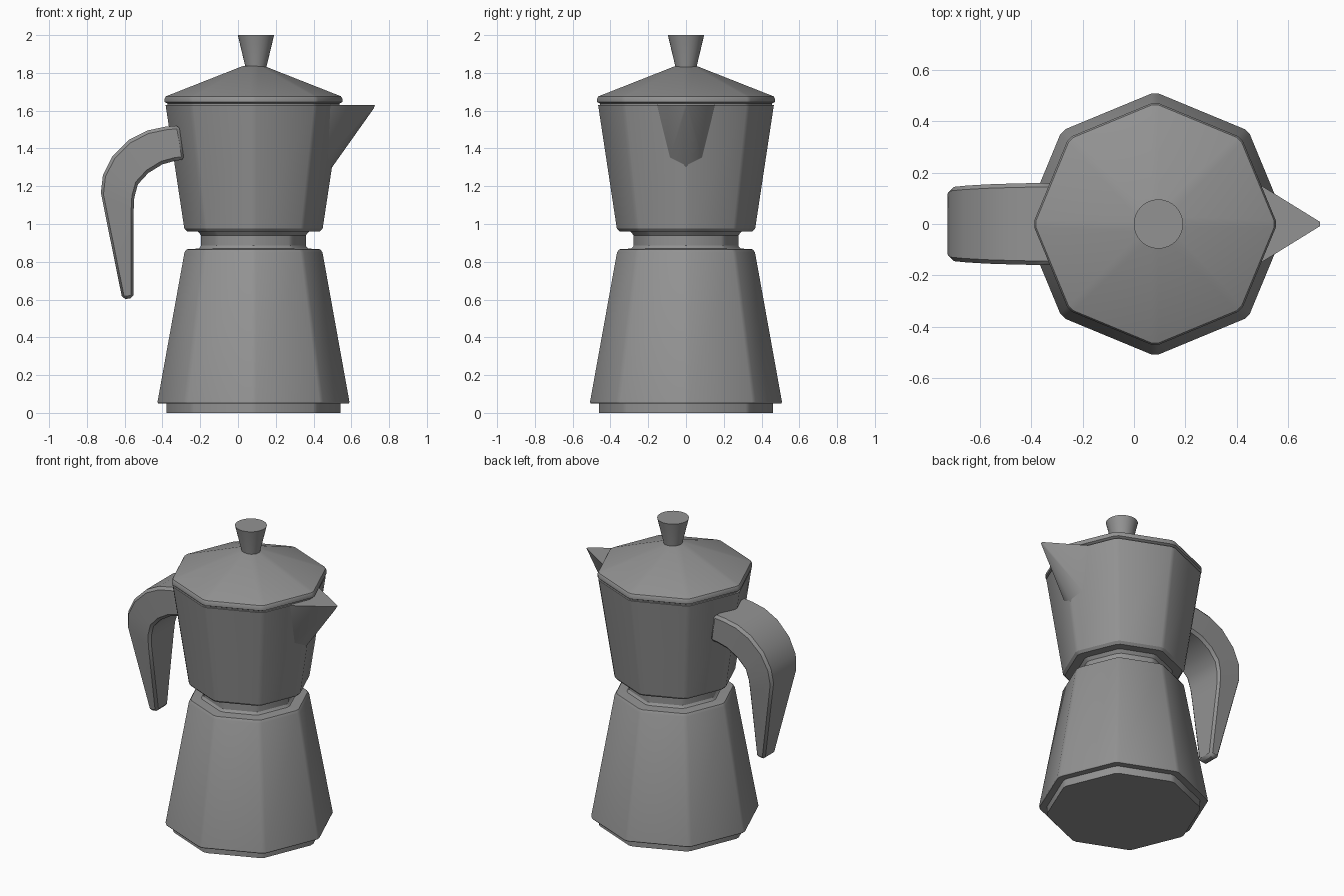
import bpy, bmesh, math
from mathutils import Vector

if "Cube" in bpy.data.objects:
    bpy.data.objects.remove(bpy.data.objects["Cube"])

CX = 0.082  # axis of the pot body

# Dark grey metal for every part
grey = bpy.data.materials.new("dark_grey")
grey.diffuse_color = (0.29, 0.29, 0.29, 1)
grey.use_nodes = True
grey.node_tree.nodes["Principled BSDF"].inputs["Base Color"].default_value = grey.diffuse_color


def finish(name, bm, angle=30):
    bmesh.ops.recalc_face_normals(bm, faces=bm.faces)
    me = bpy.data.meshes.new(name)
    bm.to_mesh(me)
    bm.free()
    me.materials.append(grey)
    ob = bpy.data.objects.new(name, me)
    bpy.context.collection.objects.link(ob)
    bpy.ops.object.select_all(action='DESELECT')
    ob.select_set(True)
    bpy.context.view_layer.objects.active = ob
    bpy.ops.object.shade_smooth_by_angle(angle=math.radians(angle))
    return ob


def loft(name, rings):
    bm = bmesh.new()
    loops = [[bm.verts.new(p) for p in r] for r in rings]
    n = len(loops[0])
    for a, b in zip(loops, loops[1:]):
        for i in range(n):
            j = (i + 1) % n
            bm.faces.new((a[i], a[j], b[j], b[i]))
    bm.faces.new(loops[0])
    bm.faces.new(loops[-1])
    return finish(name, bm)


def octagon(r, z, cut=0.015):
    # octagon with a corner on each axis, corners slightly clipped
    r += 0.005
    cs = [Vector((r * math.cos(i * math.pi / 4), r * math.sin(i * math.pi / 4), z)) for i in range(8)]
    pts = []
    for i, c in enumerate(cs):
        for other in (cs[i - 1], cs[(i + 1) % 8]):
            d = other - c
            pts.append(c + d.normalized() * min(cut, d.length * 0.3) + Vector((CX, 0, 0)))
    return pts


def octagonal(name, profile):
    return loft(name, [octagon(r, z) for r, z in profile])


# Water chamber with foot
octagonal("lower_chamber", [(0.462, 0), (0.462, 0.05), (0.506, 0.05), (0.509, 0.057),
                            (0.366, 0.85), (0.355, 0.866), (0.29, 0.87), (0.27, 0.89)])
# Neck, flaring slightly at both ends
octagonal("neck", [(0.292, 0.865), (0.278, 0.885), (0.278, 0.94), (0.296, 0.962)])
# Serving chamber
octagonal("upper_chamber", [(0.29, 0.96), (0.352, 0.96), (0.367, 0.976), (0.466, 1.63)])
# Lid
octagonal("lid", [(0.455, 1.625), (0.455, 1.637), (0.471, 1.645), (0.471, 1.664),
                  (0.464, 1.676), (0.055, 1.837)])

# Round knob
loft("knob", [[(0.095 + r * math.cos(2 * math.pi * i / 32), r * math.sin(2 * math.pi * i / 32), z)
               for i in range(32)] for r, z in ((0.055, 1.82), (0.057, 1.837), (0.096, 2.0))])

# Pouring spout
bm = bmesh.new()
for s in (-1, 1):
    for p in ((0.725, 0.008, 1.63), (0.45, 0.178, 1.63), (0.46, 0.09, 1.335)):
        bm.verts.new((p[0], s * p[1], p[2]))
for p in ((0.719, 0, 1.612), (0.487, 0, 1.285)):
    bm.verts.new(p)
bmesh.ops.convex_hull(bm, input=bm.verts)
finish("spout", bm, 85)

# Handle: outer x, z / inner x, z / half width
sections = [(-0.31, 1.522, -0.281, 1.342, 0.16), (-0.385, 1.515, -0.335, 1.334, 0.16),
            (-0.48, 1.495, -0.40, 1.316, 0.158), (-0.575, 1.447, -0.475, 1.27, 0.155),
            (-0.664, 1.36, -0.53, 1.21, 0.15), (-0.715, 1.26, -0.549, 1.14, 0.145),
            (-0.726, 1.165, -0.553, 1.06, 0.135), (-0.612, 0.601, -0.553, 0.608, 0.06)]
handle = loft("handle", [[(ox, -w, oz), (ox, w, oz), (ix, w * 0.97, iz), (ix, -w * 0.97, iz)]
                         for ox, oz, ix, iz, w in sections])
bev = handle.modifiers.new("edge_chamfer", 'BEVEL')
bev.width = 0.016
bev.segments = 1
bev.limit_method = 'ANGLE'
bev.angle_limit = math.radians(45)
